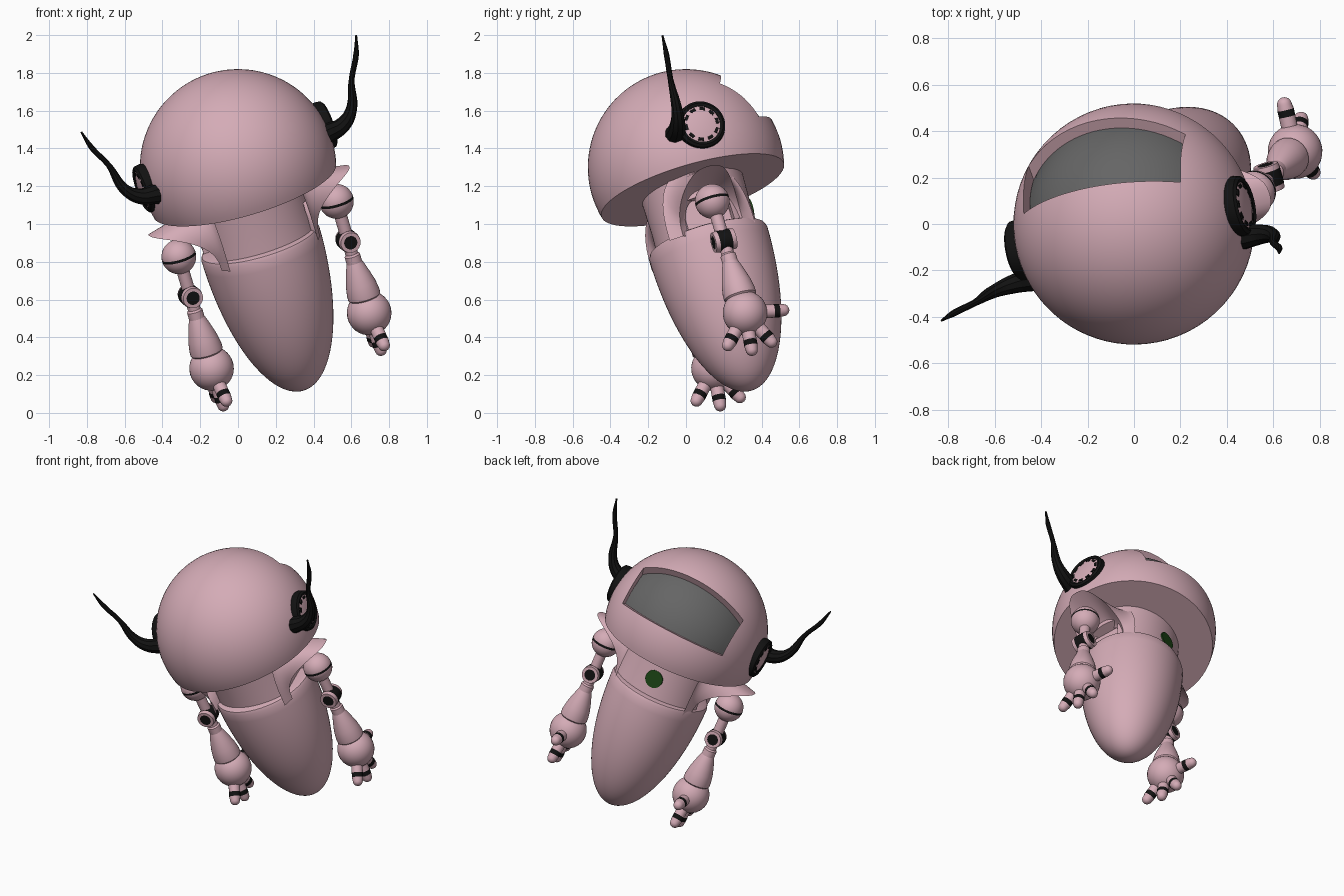
import bpy, bmesh
from math import sin, cos, pi, radians, sqrt
from mathutils import Vector, Matrix

if "Cube" in bpy.data.objects:
    bpy.data.objects.remove(bpy.data.objects["Cube"])


def material(name, rgb):
    m = bpy.data.materials.new(name)
    m.use_nodes = True
    m.diffuse_color = (*rgb, 1)
    bsdf = m.node_tree.nodes["Principled BSDF"]
    bsdf.inputs["Base Color"].default_value = (*rgb, 1)
    bsdf.inputs["Roughness"].default_value = 0.6
    return m


PINK = material("dusty pink", (0.66, 0.41, 0.47))
BLACK = material("black", (0.006, 0.006, 0.006))
GREY = material("visor grey", (0.13, 0.13, 0.13))
GREEN = material("dark green", (0.012, 0.06, 0.008))

# The whole figure is built upright, then leaned by this frame
up = Vector((-0.271, -0.271, 0.924)).normalized()
side = Vector((1, 0.2, 0.352)).normalized()
POSE = Matrix((side, up.cross(side), up)).transposed().to_4x4()
POSE.translation = (0, 0, 1.3)
parts = []


def finish(name, bm, mats):
    bmesh.ops.recalc_face_normals(bm, faces=bm.faces)
    mesh = bpy.data.meshes.new(name)
    bm.to_mesh(mesh)
    bm.free()
    for m in mats:
        mesh.materials.append(m)
    ob = bpy.data.objects.new(name, mesh)
    bpy.context.collection.objects.link(ob)
    parts.append(ob)
    return ob


def lathe(name, profile, origin=(0, 0, 0), axis=(0, 0, 1), mats=(PINK,), dark=(), n=32, scale=(1, 1, 1)):
    """Revolve (radius, distance) pairs round an axis; segments listed in dark use the second material."""
    bm = bmesh.new()
    rings = []
    for r, t in profile:
        if r < 1e-5:
            rings.append([bm.verts.new((0, 0, t))] * n)
        else:
            rings.append([bm.verts.new((r * cos(2 * pi * i / n), r * sin(2 * pi * i / n), t)) for i in range(n)])
    for k, (a, b) in enumerate(zip(rings, rings[1:])):
        for i in range(n):
            j = (i + 1) % n
            f = bm.faces.new(list(dict.fromkeys((a[i], a[j], b[j], b[i]))))
            f.material_index = int(k in dark)
    m = Vector(axis).to_track_quat('Z', 'Y').to_matrix().to_4x4()
    bm.transform(Matrix.Translation(origin) @ m @ Matrix.Diagonal((*scale, 1)))
    return finish(name, bm, mats)


def ball(r, steps=20, lo=0.0, hi=pi):
    return [(r * sin(lo + (hi - lo) * i / steps), -r * cos(lo + (hi - lo) * i / steps)) for i in range(steps + 1)]


def sector(name, profile, lo, hi, mat, n=20):
    """Closed (x, radius) outline swept round the ear axis between two elevations."""
    bm = bmesh.new()
    rows = []
    for i in range(n + 1):
        a = lo + (hi - lo) * i / n
        rows.append([bm.verts.new((x, r * cos(a), r * sin(a))) for x, r in profile])
    for a, b in zip(rows, rows[1:]):
        for i in range(len(profile)):
            j = (i + 1) % len(profile)
            bm.faces.new((a[i], a[j], b[j], b[i]))
    bm.faces.new(rows[0])
    bm.faces.new(rows[-1])
    return finish(name, bm, (mat,))


def box(name, centre, size, mat, rot=Matrix()):
    bm = bmesh.new()
    bmesh.ops.create_cube(bm, size=1, matrix=Matrix.Translation(centre) @ rot @ Matrix.Diagonal((*size, 1)))
    return finish(name, bm, (mat,))


def bake(ob):
    """Replace an object's mesh by its evaluated result."""
    mesh = bpy.data.meshes.new_from_object(ob.evaluated_get(bpy.context.evaluated_depsgraph_get()))
    ob.modifiers.clear()
    ob.data = mesh


def cut(ob, cutter):
    mod = ob.modifiers.new("cut", 'BOOLEAN')
    mod.operation = 'DIFFERENCE'
    mod.solver = 'EXACT'
    mod.object = cutter
    bpy.context.view_layer.update()
    bake(ob)
    parts.remove(cutter)
    bpy.data.objects.remove(cutter)


# Head: dome with flat underside and a recessed visor
bm = bmesh.new()
bmesh.ops.create_uvsphere(bm, u_segments=72, v_segments=48, radius=0.52)
res = bmesh.ops.bisect_plane(bm, geom=bm.verts[:] + bm.edges[:] + bm.faces[:],
                             plane_co=(0, 0, -0.13), plane_no=(0, 0, 1), clear_inner=True)
bmesh.ops.holes_fill(bm, edges=[e for e in bm.edges if e.is_boundary])
head = finish("head", bm, (PINK,))


def arc(r, w, n=24):
    xs = [w * (2 * i / n - 1) for i in range(n + 1)]
    return [(x, sqrt(r * r - x * x)) for x in xs]


low, high = radians(13), radians(56)
cut(head, sector("visor_cutter", arc(0.468, 0.365) + [(0.365, 0.6), (-0.365, 0.6)], low, high, PINK))
sector("visor", arc(0.472, 0.362) + arc(0.465, 0.362)[::-1], low + 0.004, high - 0.004, GREY)

# Neck with arm recesses, and the egg-shaped body
neck = lathe("neck", [(0, -0.45), (0.3, -0.45), (0.295, -0.3), (0.3, -0.1), (0, -0.1)],
             n=64, scale=(1.04, 0.92, 1))
for s in (1, -1):
    cut(neck, box("recess_cutter", (s * 0.37, -0.03, -0.38), (0.26, 0.25, 0.24), PINK))
egg = [(0.325 * cos(pi / 2 * i / 24), -0.44 - 0.835 * sin(pi / 2 * i / 24)) for i in range(24)]
lathe("body", [(0, -0.415), (0.3, -0.415), (0.318, -0.422)] + egg + [(0, -1.275)], n=64)
lathe("chest_light", [(0, 0), (0.058, 0), (0.058, 0.009), (0, 0.009)], (0, 0.268, -0.3), (0, 1, 0), (GREEN,))


# Flared hood over each shoulder
def hood(s, n=28, steps=6):
    bm = bmesh.new()

    def power(v, p):
        return abs(v) ** p * (1 if v > 0 else -1)

    def loop(x, flare, width, height):
        pts = []
        for i in range(n + 1):
            a = pi * i / n
            pts.append(bm.verts.new((s * (x + flare * sin(a) ** 2), -0.03 + width * power(cos(a), 0.75),
                                     -0.45 + height * sin(a) ** 0.75)))
        return pts

    rows = []
    for k in range(-steps, steps + 1):
        t = 1 - abs(k) / steps
        w, h = (0.24, 0.37) if k < 0 else (0.13, 0.2)
        rows.append(loop(0.25 + 0.03 * t, 0.29 * t * t, w + (0.17 - w) * t, h + (0.265 - h) * t))
    for a, b in zip(rows, rows[1:]):
        for i in range(n):
            bm.faces.new((a[i], a[i + 1], b[i + 1], b[i]))
    finish("shoulder_hood", bm, (PINK,))


# Antenna: tapered bent stalk behind each ear
def antenna(s):
    cu = bpy.data.curves.new("antenna", 'CURVE')
    cu.dimensions = '3D'
    cu.bevel_depth = 1
    cu.bevel_resolution = 3
    cu.use_fill_caps = True
    path = [(0.48, 0.05, 0.055), (0.58, 0.07, 0.042), (0.645, 0.13, 0.03), (0.695, 0.29, 0.015),
            (0.755, 0.41, 0.015), (0.785, 0.51, 0.005)]
    sp = cu.splines.new('BEZIER')
    sp.bezier_points.add(len(path) - 1)
    for p, (x, z, r) in zip(sp.bezier_points, path):
        p.co = (s * x, -0.14, z)
        p.radius = r
        p.handle_left_type = p.handle_right_type = 'AUTO'
    tmp = bpy.data.objects.new("antenna_path", cu)
    bpy.context.collection.objects.link(tmp)
    bpy.context.view_layer.update()
    mesh = bpy.data.meshes.new_from_object(tmp.evaluated_get(bpy.context.evaluated_depsgraph_get()))
    bpy.data.objects.remove(tmp)
    bm = bmesh.new()
    bm.from_mesh(mesh)
    finish("antenna", bm, (BLACK,))


def finger(name, hand, angle):
    d = Vector((0, sin(angle), -cos(angle)))
    tip = [(r, 0.208 + t) for r, t in ball(0.032, 6, pi / 2)]
    lathe(name, [(0.036, 0.08), (0.036, 0.155), (0.036, 0.185)] + tip, hand, d, (PINK, BLACK), (1,), 16)


for s in (1, -1):
    hood(s)
    antenna(s)

    # Ear: black rim, pink cap and a ring of slots
    ear, out = (s * 0.47, 0, 0.06), (s, 0, 0)
    lathe("ear_rim", [(0.098, 0), (0.125, 0), (0.132, 0.03), (0.128, 0.06), (0.115, 0.07), (0.1, 0.065), (0.098, 0)],
          ear, out, (BLACK,), n=48)
    lathe("ear_cap", [(0.101, 0), (0.101, 0.06), (0.07, 0.068), (0, 0.07)], ear, out, n=48)
    for i in range(10):
        a = 2 * pi * i / 10
        box("ear_slot", (s * 0.534, 0.085 * cos(a), 0.06 + 0.085 * sin(a)), (0.009, 0.016, 0.03),
            BLACK, Matrix.Rotation(a, 4, 'X'))

    # Arm: shoulder ball, rod, elbow hinge, forearm and hand
    sh = Vector((s * 0.45, -0.04, -0.345))
    down = (0, 0, -1)
    lathe("shoulder", ball(0.092, 20, 0, pi / 2 - 0.08) + ball(0.092, 20, pi / 2 + 0.08, pi),
          sh, down, (PINK, BLACK), (20,))
    lathe("arm_rod", [(0.034, 0.06), (0.034, 0.3), (0.042, 0.31), (0.042, 0.37)], sh, down)
    lathe("elbow", [(0, -0.058), (0.036, -0.058), (0.054, -0.058), (0.058, -0.035), (0.058, 0.035),
                    (0.054, 0.058), (0.036, 0.058), (0, 0.058)],
          sh + Vector((0, 0, -0.225)), (0, 1, 0), (PINK, BLACK), (0, 3, 6))
    lathe("forearm", [(0, 0.345), (0.04, 0.345), (0.05, 0.37), (0.066, 0.42), (0.08, 0.47), (0.088, 0.52),
                      (0.088, 0.545), (0.078, 0.555), (0.078, 0.58)], sh, down)
    hand = sh + Vector((0, 0, -0.64))
    lathe("hand", ball(0.118), hand, down)
    for angle in (-42, -6, 27):
        finger("finger", hand, radians(angle))
    finger("thumb", hand, radians(82))

# Lean the figure and smooth it
bpy.ops.object.select_all(action='DESELECT')
for ob in parts:
    ob.data.transform(POSE)
    ob.select_set(True)
bpy.context.view_layer.objects.active = head
bpy.ops.object.shade_smooth_by_angle(angle=radians(35))
